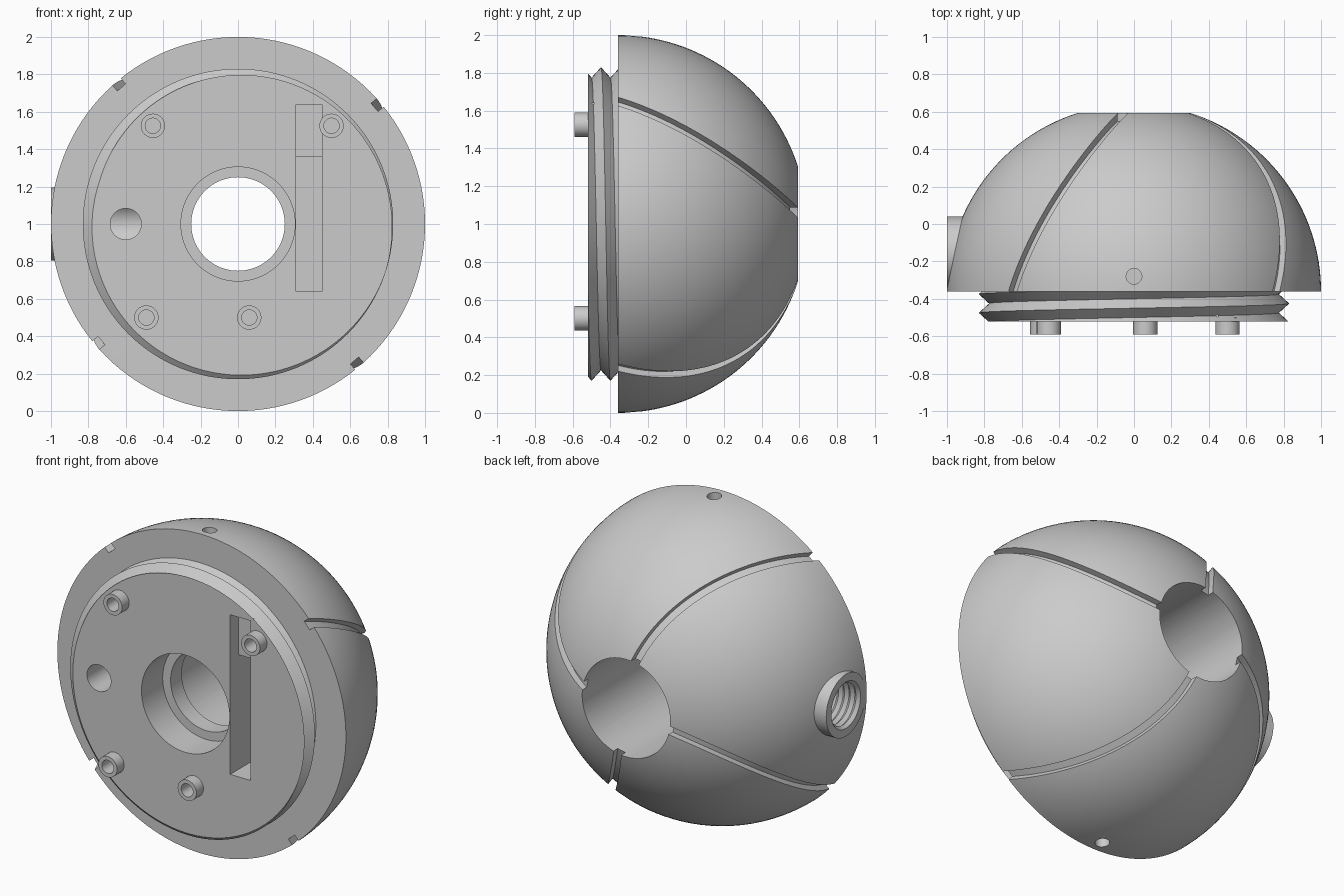
import bpy, bmesh
from math import sin, cos, pi, radians
from mathutils import Vector

if "Cube" in bpy.data.objects:
    bpy.data.objects.remove(bpy.data.objects["Cube"])

C = -0.36          # y of the dome's equator plane
FRONT = -0.52      # y of the plug's front face


def finish(name, bm):
    bmesh.ops.remove_doubles(bm, verts=bm.verts, dist=1e-5)
    bmesh.ops.recalc_face_normals(bm, faces=bm.faces)
    me = bpy.data.meshes.new(name)
    bm.to_mesh(me)
    bm.free()
    ob = bpy.data.objects.new(name, me)
    bpy.context.collection.objects.link(ob)
    return ob


def skin(bm, rings, closed):
    for a, b in zip(rings, rings[1:]):
        n = len(a)
        for i in range(n if closed else n - 1):
            j = (i + 1) % n
            bm.faces.new((a[i], a[j], b[j], b[i]))


def lathe(name, profile, axis, origin, n=48):
    """Revolve (radius, height) points around an axis."""
    bm = bmesh.new()
    rings = []
    for r, h in profile:
        ring = []
        for i in range(n):
            u, v = r * cos(2 * pi * i / n), r * sin(2 * pi * i / n)
            p = {'x': (h, u, v), 'y': (u, h, v), 'z': (u, v, h)}[axis]
            ring.append(bm.verts.new(Vector(p) + Vector(origin)))
        rings.append(ring)
    skin(bm, rings, True)
    return finish(name, bm)


def cyl(name, r, a, b, axis, origin, n=48):
    return lathe(name, [(0, a), (r, a), (r, b), (0, b)], axis, origin, n)


def box(name, lo, hi):
    bm = bmesh.new()
    bmesh.ops.create_cube(bm, size=1)
    for v in bm.verts:
        v.co = [l + (c + 0.5) * (h - l) for l, h, c in zip(lo, hi, v.co)]
    return finish(name, bm)


def combine(target, tool, op):
    tool.hide_render = True
    m = target.modifiers.new(op, 'BOOLEAN')
    m.operation, m.object, m.solver = op, tool, 'EXACT'
    bpy.context.view_layer.objects.active = target
    bpy.ops.object.modifier_apply(modifier=m.name)
    bpy.data.objects.remove(tool)


def add(tool):
    combine(body, tool, 'UNION')


def cut(tool):
    combine(body, tool, 'DIFFERENCE')


def threaded_plug():
    pitch, n, back = 0.1, 128, -0.32
    bm = bmesh.new()
    cols = []
    for i in range(n + 1):
        t = i / n
        peak = -0.475 + pitch * t
        col = []
        for k in range(-4, 7):
            y = min(max(peak + pitch * k / 2, FRONT), back)
            f = ((y - peak) / pitch) % 1
            r = 0.775 + 0.055 * abs(1 - 2 * f)
            col.append(bm.verts.new((-r * cos(2 * pi * t), y, 1 + r * sin(2 * pi * t))))
        cols.append(col)
    skin(bm, cols, False)
    bmesh.ops.remove_doubles(bm, verts=bm.verts, dist=1e-5)
    bmesh.ops.holes_fill(bm, edges=[e for e in bm.edges if e.is_boundary], sides=0)
    return finish("threaded_plug", bm)


def groove(start):
    def point(th):
        phi = start - radians(29) * th / radians(72)
        return Vector((cos(th) * cos(phi), sin(th), cos(th) * sin(phi)))
    bm = bmesh.new()
    rings = []
    for i in range(37):
        th = radians(-5 + 82 * i / 36)
        p = point(th)
        side = p.cross(point(th + 0.01) - p).normalized() * 0.027
        centre = Vector((0, C, 1))
        rings.append([bm.verts.new(centre + q) for q in
                      (p * 0.96 - side, p * 0.96 + side, p * 1.05 + side, p * 1.05 - side)])
    skin(bm, rings, True)
    bm.faces.new(rings[0])
    bm.faces.new(rings[-1])
    return finish("groove_cutter", bm)


# Dome and screw plug
arc = [(cos(pi / 2 * i / 40), C + sin(pi / 2 * i / 40)) for i in range(41)]
body = lathe("dome_body", [(0, C)] + arc, 'y', (0, 0, 1), 128)
add(threaded_plug())

# Two-level slot in the front face
cut(box("slot_deep", (0.31, -0.7, 0.64), (0.45, -0.12, 1.36)))
cut(box("slot_shallow", (0.31, -0.7, 1.35), (0.45, -0.44, 1.64)))

# Side port boss with ringed thread, and the front hole that meets it
port = (0, -0.155, 1)
add(cyl("port_boss", 0.195, -1.0, -0.8, 'x', port, 64))
teeth = [(0.145 if i % 2 else 0.128, -1.02 + 0.02 * i) for i in range(16)]
cut(lathe("port_bore", [(0, -1.02)] + teeth + [(0.125, -0.72), (0.125, -0.5), (0, -0.5)], 'x', port))
cut(cyl("front_hole", 0.083, -0.7, -0.155, 'y', (-0.6, 0, 1)))

# Central bore with inner lip
cut(lathe("bore", [(0, -0.7), (0.305, -0.7), (0.305, -0.31), (0.25, -0.31), (0.25, -0.2),
                   (0.305, -0.2), (0.305, 0.8), (0, 0.8)], 'y', (0, 0, 1), 96))

# Spiral grooves around the dome
for k in range(4):
    cut(groove(radians(40.5 + 90 * k)))

# Pin holes at top and bottom
for a, b in ((1.75, 2.1), (-0.1, 0.25)):
    cut(cyl("pin_hole", 0.042, a, b, 'z', (0, -0.28, 0), 32))

# Screw bosses on the front face
for x, z in ((-0.455, 1.525), (0.5, 1.525), (-0.49, 0.5), (0.06, 0.5)):
    add(cyl("screw_boss", 0.065, -0.59, -0.5, 'y', (x, 0, z), 32))
    cut(cyl("screw_hole", 0.041, -0.65, -0.42, 'y', (x, 0, z), 32))

bpy.ops.object.select_all(action='DESELECT')
body.select_set(True)
bpy.context.view_layer.objects.active = body
bpy.ops.object.shade_smooth_by_angle(angle=radians(30))
